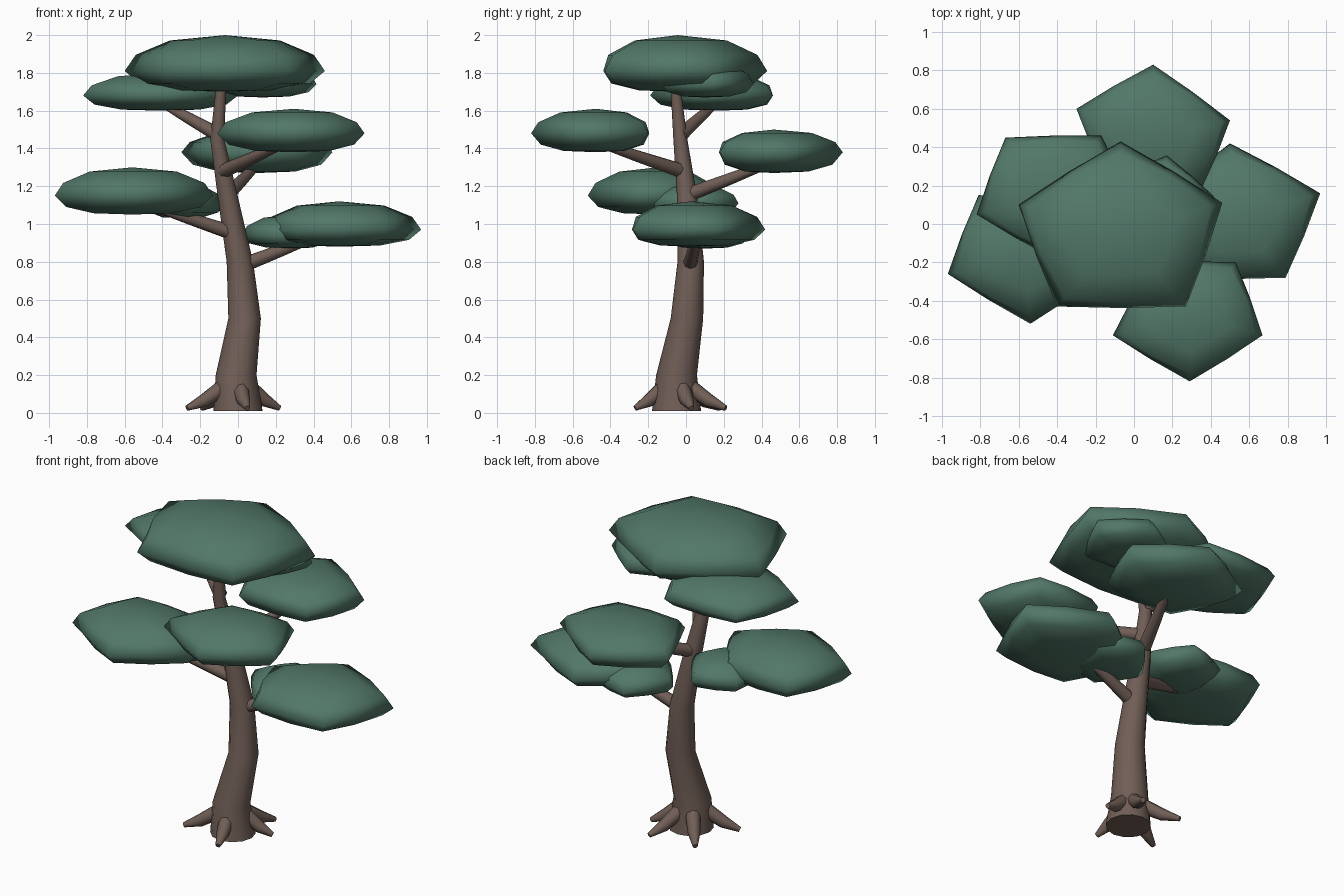
import bpy
import bmesh
import math
from mathutils import Vector

cube = bpy.data.objects.get("Cube")
if cube:
    bpy.data.objects.remove(cube, do_unlink=True)


def material(name, rgb):
    m = bpy.data.materials.new(name)
    m.use_nodes = True
    m.diffuse_color = (*rgb, 1)
    bsdf = next(n for n in m.node_tree.nodes if n.type == 'BSDF_PRINCIPLED')
    bsdf.inputs["Base Color"].default_value = (*rgb, 1)
    bsdf.inputs["Roughness"].default_value = 0.9
    return m


BARK = material("bark brown", (0.162, 0.112, 0.093))
LEAF = material("foliage green", (0.084, 0.188, 0.138))


def skin(name, rings, mat, angle):
    """Join rings of points into a closed smooth surface, fan-capped at both ends."""
    bm = bmesh.new()
    loops = [[bm.verts.new(p) for p in ring] for ring in rings]
    n = max(len(r) for r in loops)
    for a, b in zip(loops, loops[1:]):
        for i in range(n):
            j = (i + 1) % n
            if len(a) == 1:
                bm.faces.new((a[0], b[j], b[i]))
            elif len(b) == 1:
                bm.faces.new((a[i], a[j], b[0]))
            else:
                bm.faces.new((a[i], a[j], b[j], b[i]))
    for end in (loops[0], loops[-1]):
        if len(end) > 2:
            bm.faces.new(end)
    bmesh.ops.recalc_face_normals(bm, faces=bm.faces)
    mesh = bpy.data.meshes.new(name)
    bm.to_mesh(mesh)
    bm.free()
    mesh.materials.append(mat)
    ob = bpy.data.objects.new(name, mesh)
    bpy.context.collection.objects.link(ob)
    bpy.ops.object.select_all(action='DESELECT')
    ob.select_set(True)
    bpy.context.view_layer.objects.active = ob
    bpy.ops.object.shade_smooth_by_angle(angle=math.radians(angle))
    return ob


def limb(name, stations, sides, level=False):
    """Tapered tube through (point, radius) stations."""
    pts = [Vector(p) for p, r in stations]
    rings = []
    for k, (p, r) in enumerate(stations):
        d = pts[min(k + 1, len(pts) - 1)] - pts[max(k - 1, 0)]
        q = Vector((0, 0, 1)).rotation_difference(d)
        ring = []
        for i in range(sides):
            t = math.tau * i / sides
            off = Vector((r * math.cos(t), r * math.sin(t), 0))
            ring.append(pts[k] + (off if level else q @ off))
        rings.append(ring)
    return skin(name, rings, BARK, 50)


# (spread, height fraction) of each layer of a foliage pad, bottom to top
LAYERS = [(0.5, -0.93), (0.85, -0.6), (1, 0), (0.89, 0.45), (0.55, 0.85)]


def pad(name, corners, low, rim, top):
    """Flattened leaf mass with a faceted outline."""
    n = len(corners)
    cs = [Vector(c) for c in corners]
    mid = sum(cs, Vector((0, 0))) / n
    outline = []
    for i, c in enumerate(cs):
        outline += [c - mid, ((c + cs[(i + 1) % n]) / 2 - mid) * 1.02]

    def height(f):
        return rim + f * (top - rim if f > 0 else rim - low)

    rings = [[(mid.x, mid.y, low)]]
    for spread, f in LAYERS:
        ring = []
        for i, o in enumerate(outline):
            s = spread * (1.05 if i % 2 and spread < 1 else 1)
            ring.append((mid.x + o.x * s, mid.y + o.y * s, height(f)))
        rings.append(ring)
    rings.append([(mid.x, mid.y, top)])
    return skin(name, rings, LEAF, 75)


def small_pad(name, x, y, rx, ry, turn, low, rim, top):
    corners = []
    for i in range(5):
        t = math.radians(turn + 72 * i)
        corners.append((x + rx * math.cos(t), y + ry * math.sin(t)))
    return pad(name, corners, low, rim, top)


# Trunk
limb("trunk", [
    ((0, -0.05, 0.01), 0.13),
    ((-0.01, -0.05, 0.2), 0.108),
    ((0.035, 0.005, 0.5), 0.086),
    ((0.01, 0.025, 0.8), 0.07),
    ((-0.055, 0.005, 1.15), 0.053),
    ((-0.11, -0.03, 1.45), 0.037),
    ((-0.085, -0.06, 1.78), 0.025),
], 12, level=True)

# Roots
BASE = Vector((-0.01, -0.045, 0))
TIPS = [(0.05, -0.27), (0.22, 0.03), (0.11, 0.21), (-0.19, 0.18), (-0.27, -0.15)]
for i, (x, y) in enumerate(TIPS):
    tip = Vector((x, y, 0.025))
    out = (tip - BASE).normalized()
    start = BASE + out * 0.07 + Vector((0, 0, 0.13))
    bend = start.lerp(tip, 0.55) + Vector((0, 0, -0.012))
    limb(f"root_{i + 1}", [(start, 0.045), (bend, 0.036), (tip, 0.015)], 8)

# Branches
for name, a, b in [
    ("right_low_branch", (0.02, 0.02, 0.78), (0.46, 0.06, 0.95)),
    ("left_low_branch", (-0.02, 0.01, 0.95), (-0.5, -0.12, 1.11)),
    ("back_branch", (-0.06, 0, 1.15), (0.12, 0.47, 1.33)),
    ("front_branch", (-0.08, -0.02, 1.28), (0.28, -0.5, 1.44)),
    ("left_high_branch", (-0.1, -0.03, 1.47), (-0.42, 0.17, 1.65)),
]:
    a, b = Vector(a), Vector(b)
    limb(name, [(a, 0.04), (a.lerp(b, 0.5), 0.032), (b, 0.02)], 8)

# Main foliage pads
pad("crown_foliage", [(-0.07, 0.43), (-0.6, 0.1), (-0.4, -0.43), (0.27, -0.43),
                      (0.46, 0.11)], 1.7, 1.81, 2.0)
pad("left_high_foliage", [(-0.17, 0.46), (-0.67, 0.45), (-0.82, 0.05),
                          (-0.4, -0.19), (0, 0.08)], 1.6, 1.68, 1.8)
pad("front_foliage", [(0.53, -0.2), (0.1, -0.2), (-0.11, -0.58), (0.29, -0.82),
                      (0.67, -0.58)], 1.38, 1.48, 1.61)
pad("back_foliage", [(0.1, 0.83), (-0.3, 0.6), (-0.12, 0.18), (0.35, 0.18),
                     (0.5, 0.54)], 1.27, 1.38, 1.5)
pad("left_low_foliage", [(-0.35, 0.13), (-0.81, 0.15), (-0.97, -0.26),
                         (-0.54, -0.52), (-0.13, -0.24)], 1.05, 1.15, 1.3)
pad("right_low_foliage", [(0.5, 0.42), (0.13, 0.12), (0.29, -0.28),
                          (0.79, -0.28), (0.97, 0.16)], 0.88, 0.97, 1.12)

# Small overlapping pads
small_pad("crown_lower_foliage", 0.13, 0.1, 0.29, 0.26, 10, 1.67, 1.74, 1.86)
small_pad("left_lower_foliage", -0.3, 0.04, 0.23, 0.25, 0, 1.03, 1.11, 1.21)
small_pad("right_lower_foliage", 0.28, 0.1, 0.26, 0.25, 180, 0.87, 0.94, 1.05)
